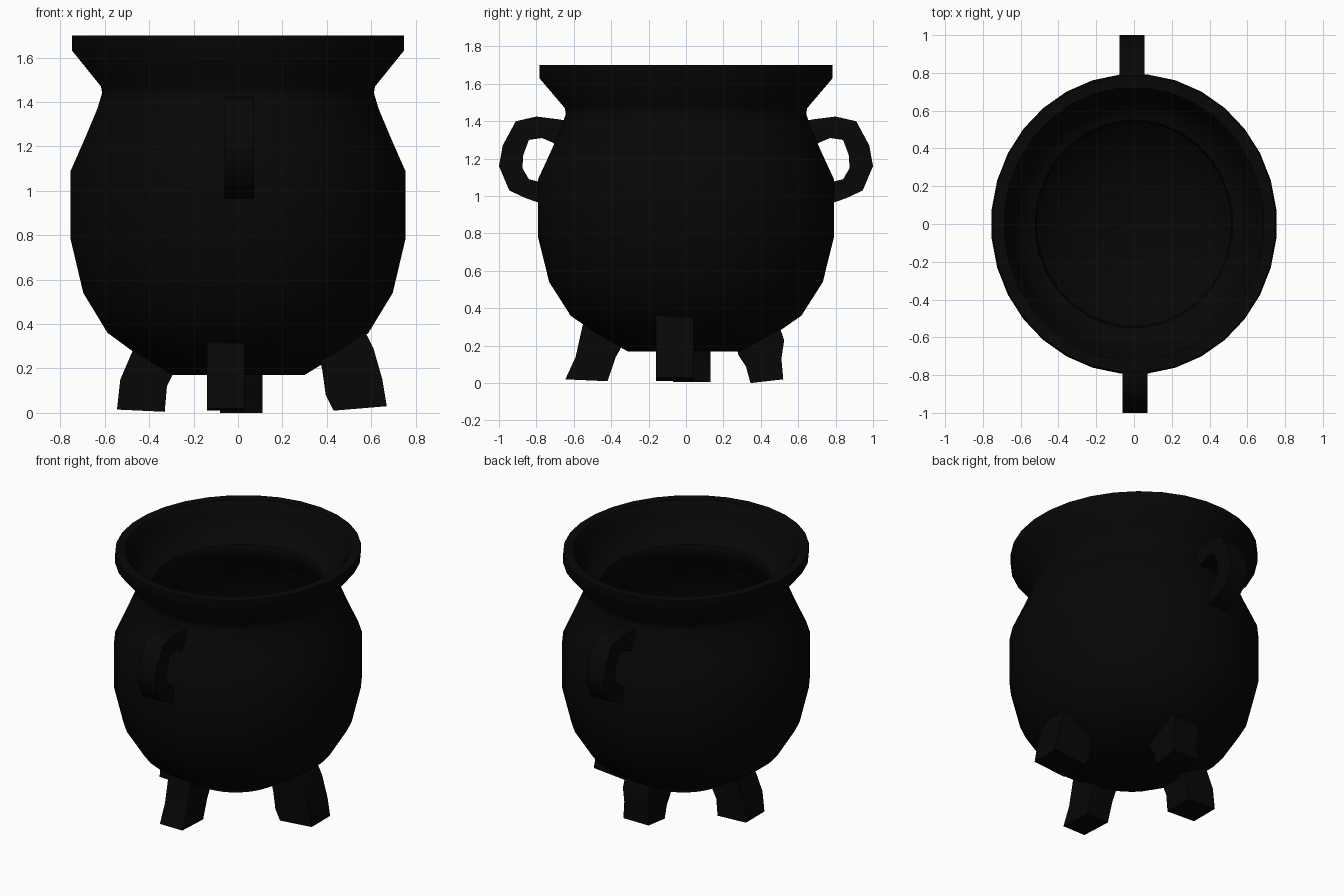
import bpy, bmesh, math
from mathutils import Vector

cube = bpy.data.objects.get("Cube")
if cube:
    bpy.data.objects.remove(cube, do_unlink=True)

# Single cast iron colour
iron = bpy.data.materials.new("black iron")
iron.use_nodes = True
colour = (0.002, 0.002, 0.002, 1)
iron.diffuse_color = colour
iron.node_tree.nodes["Principled BSDF"].inputs["Base Color"].default_value = colour


def loft(name, rings):
    """Skin a list of closed rings, capping both ends."""
    bm = bmesh.new()
    loops = [[bm.verts.new(co) for co in ring] for ring in rings]
    count = len(loops[0])
    for low, high in zip(loops, loops[1:]):
        for i in range(count):
            j = (i + 1) % count
            bm.faces.new((low[i], low[j], high[j], high[i]))
    bm.faces.new(loops[0][::-1])
    bm.faces.new(loops[-1])
    bmesh.ops.recalc_face_normals(bm, faces=bm.faces)
    mesh = bpy.data.meshes.new(name)
    bm.to_mesh(mesh)
    bm.free()
    mesh.materials.append(iron)
    obj = bpy.data.objects.new(name, mesh)
    bpy.context.collection.objects.link(obj)
    bpy.ops.object.select_all(action='DESELECT')
    obj.select_set(True)
    bpy.context.view_layer.objects.active = obj
    bpy.ops.object.shade_smooth_by_angle(angle=math.radians(50))
    return obj


def lathe_ring(radius, z, sides=32, stretch=1.05):
    angles = [(i + 0.5) * math.tau / sides for i in range(sides)]
    return [(radius * math.cos(a), radius * stretch * math.sin(a), z) for a in angles]


def limb(name, facing, shift, half_width, sections):
    """Sweep a rectangle through sections given as outer and inner (reach, height)."""
    out = Vector((*facing, 0))
    side = Vector((-out.y, out.x, 0))
    near, far = side * (shift - half_width), side * (shift + half_width)
    rings = []
    for outer_r, outer_z, inner_r, inner_z in sections:
        outer = out * outer_r + Vector((0, 0, outer_z))
        inner = out * inner_r + Vector((0, 0, inner_z))
        rings.append([outer + near, outer + far, inner + far, inner + near])
    return loft(name, rings)


# Pot body: outside from the base up to the lip, then down the inside
outside = [(.30, .17), (.48, .28), (.59, .36), (.70, .54), (.757, .78),
           (.757, 1.09), (.695, 1.23), (.636, 1.37), (.615, 1.44),
           (.62, 1.47), (.75, 1.63), (.75, 1.7)]
inside = [(.69, 1.7), (.665, 1.66), (.65, 1.6), (.58, 1.49), (.525, 1.47),
          (.515, 1.44), (.54, 1.38), (.61, 1.24), (.68, 1.08), (.68, .79),
          (.63, .57), (.52, .41), (.4, .32), (.27, .25)]
loft("pot_body", [lathe_ring(r, z) for r, z in outside + inside])

# Handles on the front and back
handle = [(.62, 1.4, .62, 1.26), (.68, 1.41, .7, 1.28), (.8, 1.425, .77, 1.31),
          (.91, 1.4, .84, 1.3), (.98, 1.27, .87, 1.22), (1, 1.16, .875, 1.15),
          (.945, 1.03, .84, 1.09), (.86, .99, .8, 1.08), (.72, .94, .72, 1.05)]
limb("front_handle", (0, -1), 0.005, 0.066, handle)
limb("back_handle", (0, 1), 0.01, 0.066, handle)

# Four splayed feet, each slightly different
limb("front_foot", (0, -1), -0.055, 0.085,
     [(.55, .32, .33, .22), (.59, .14, .375, .14), (.645, .02, .42, .01)])
limb("back_foot", (0, 1), -0.015, 0.095,
     [(.5, .3, .27, .2), (.525, .23, .28, .15), (.51, .13, .32, .09), (.52, .02, .345, 0)])
limb("left_foot", (1, 0), -0.06, 0.1,
     [(.57, .37, .36, .28), (.61, .29, .38, .19), (.65, .15, .395, .08), (.67, .03, .43, .01)])
limb("right_foot", (-1, 0), -0.03, 0.1,
     [(.47, .29, .28, .2), (.53, .15, .32, .12), (.545, .015, .33, .005)])
